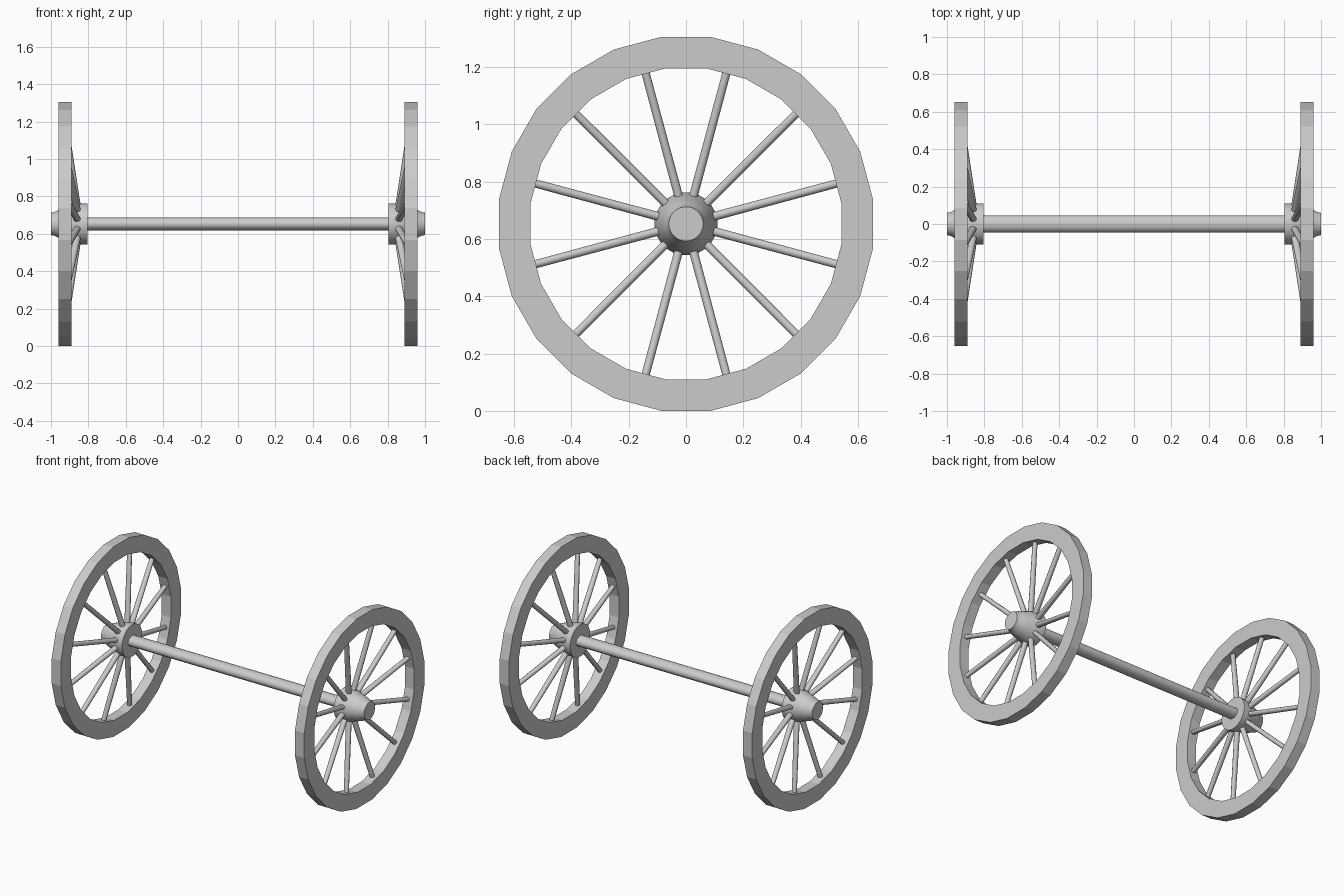
import bpy
import math
from mathutils import Matrix, Vector

cube = bpy.data.objects.get("Cube")
if cube:
    bpy.data.objects.remove(cube, do_unlink=True)

AXLE_Z = 0.653

grey = bpy.data.materials.new("plain_grey")
grey.use_nodes = True
grey.diffuse_color = (0.6, 0.6, 0.6, 1)
grey.node_tree.nodes["Principled BSDF"].inputs["Base Color"].default_value = (0.6, 0.6, 0.6, 1)


def finish(name, verts, faces, smooth=None):
    mesh = bpy.data.meshes.new(name)
    mesh.from_pydata(verts, [], faces)
    mesh.materials.append(grey)
    obj = bpy.data.objects.new(name, mesh)
    bpy.context.collection.objects.link(obj)
    bpy.ops.object.select_all(action="DESELECT")
    obj.select_set(True)
    bpy.context.view_layer.objects.active = obj
    bpy.ops.object.mode_set(mode="EDIT")
    bpy.ops.mesh.select_all(action="SELECT")
    bpy.ops.mesh.normals_make_consistent(inside=False)
    bpy.ops.object.mode_set(mode="OBJECT")
    if smooth:
        bpy.ops.object.shade_smooth_by_angle(angle=math.radians(smooth))
    return obj


def lathe(profile, sides, side, closed):
    """Spin (x, radius) points about the axle; closed joins last ring to first."""
    verts, faces, count = [], [], len(profile)
    for x, r in profile:
        for k in range(sides):
            a = 2 * math.pi * (k + 0.5) / sides
            verts.append((side * x, r * math.sin(a), AXLE_Z + r * math.cos(a)))
    for i in range(count if closed else count - 1):
        j = (i + 1) % count
        for k in range(sides):
            n = (k + 1) % sides
            faces.append((i * sides + k, i * sides + n, j * sides + n, j * sides + k))
    if not closed:
        faces.append(tuple(range(sides)))
        faces.append(tuple(range((count - 1) * sides, count * sides)))
    return verts, faces


def spokes(side, sides=10):
    """Twelve dished spokes, thicker along the axle near the hub."""
    verts, faces = [], []
    for s in range(12):
        turn = Matrix.Rotation(math.radians(15 + 30 * s), 3, "X")
        base = len(verts)
        for x, r, depth, width in ((0.853, 0.05, 0.02, 0.016), (0.925, 0.56, 0.016, 0.015)):
            for k in range(sides):
                a = 2 * math.pi * k / sides
                p = turn @ Vector((side * (x + depth * math.cos(a)), width * math.sin(a), r))
                verts.append((p.x, p.y, p.z + AXLE_Z))
        for k in range(sides):
            n = (k + 1) % sides
            faces.append((base + k, base + n, base + sides + n, base + sides + k))
        faces.append(tuple(range(base, base + sides)))
        faces.append(tuple(range(base + sides, base + 2 * sides)))
    return verts, faces


rim = [(0.89, 0.547), (0.89, 0.658), (0.96, 0.658), (0.96, 0.547)]
hub = [(0.805, 0.11), (0.84, 0.11), (0.88, 0.1), (0.93, 0.085),
       (0.96, 0.075), (0.98, 0.064), (1.0, 0.06)]

for side, label in ((1, "left"), (-1, "right")):
    finish(label + "_rim", *lathe(rim, 24, side, True))
    finish(label + "_hub", *lathe(hub, 24, side, False), smooth=40)
    finish(label + "_spokes", *spokes(side), smooth=50)

# Oval axle joining the hubs
axle = finish("axle", *lathe([(-0.83, 1), (0.83, 1)], 16, 1, False), smooth=40)
for v in axle.data.vertices:
    v.co.y *= 0.045
    v.co.z = AXLE_Z + (v.co.z - AXLE_Z) * 0.035
